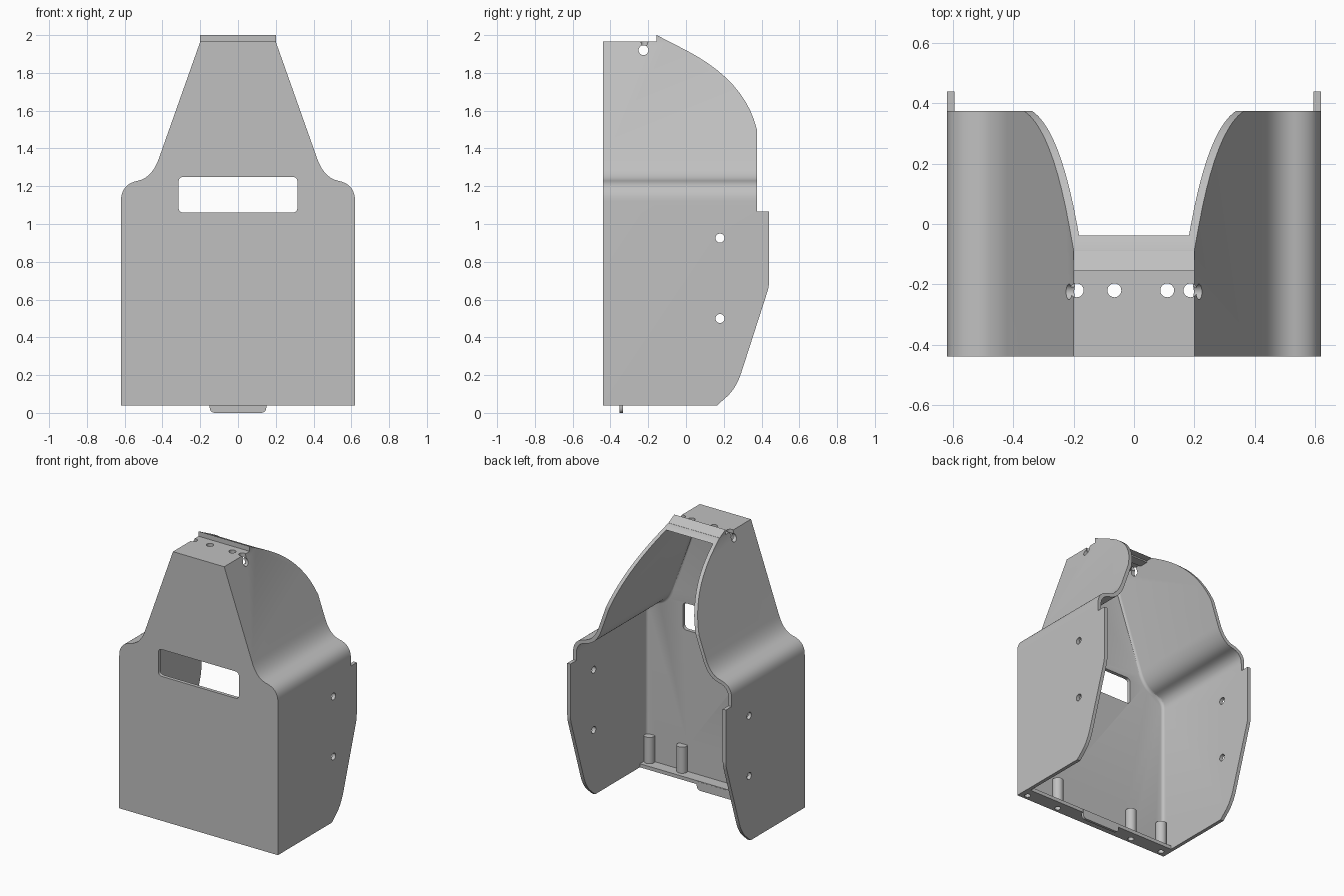
import bpy, bmesh, math
from mathutils import Vector, Matrix

if "Cube" in bpy.data.objects:
    bpy.data.objects.remove(bpy.data.objects["Cube"])

grey = bpy.data.materials.new("light_grey")
grey.use_nodes = True
grey.diffuse_color = (0.53, 0.53, 0.53, 1)
grey.node_tree.nodes["Principled BSDF"].inputs["Base Color"].default_value = (0.53, 0.53, 0.53, 1)


def rounded(corners, steps=10):
    """Outline from (u, v[, length before, length after]) corners, softened with curves."""
    out = []
    n = len(corners)
    for i, c in enumerate(corners):
        p = Vector(c[:2])
        if len(c) == 2:
            out.append(p)
            continue
        a = p + (Vector(corners[i - 1][:2]) - p).normalized() * c[2]
        b = p + (Vector(corners[(i + 1) % n][:2]) - p).normalized() * c[-1]
        for k in range(steps + 1):
            t = k / steps
            out.append(a * (1 - t) ** 2 + p * 2 * t * (1 - t) + b * t * t)
    return out


def make(name, bm):
    bmesh.ops.recalc_face_normals(bm, faces=bm.faces)
    mesh = bpy.data.meshes.new(name)
    bm.to_mesh(mesh)
    bm.free()
    mesh.materials.append(grey)
    ob = bpy.data.objects.new(name, mesh)
    bpy.context.scene.collection.objects.link(ob)
    return ob


def prism(name, pts, axis, start, end, bevel=0):
    """Extrude an outline along x (u = y) or along y (u = x); v is always z."""
    bm = bmesh.new()
    place = (lambda u, v: (start, u, v)) if axis == "x" else (lambda u, v: (u, start, v))
    face = bm.faces.new([bm.verts.new(place(*p)) for p in pts])
    rim = list(face.edges)
    shift = Vector((end - start, 0, 0)) if axis == "x" else Vector((0, end - start, 0))
    ext = bmesh.ops.extrude_face_region(bm, geom=[face], use_keep_orig=True)
    bmesh.ops.translate(bm, vec=shift, verts=[v for v in ext["geom"] if isinstance(v, bmesh.types.BMVert)])
    if bevel:
        bmesh.ops.bevel(bm, geom=rim, offset=bevel, segments=3, profile=0.5, affect="EDGES")
    return make(name, bm)


def rod(name, centre, radius, length, axis="z"):
    bm = bmesh.new()
    turn = Matrix.Rotation(math.pi / 2, 4, "Y") if axis == "x" else Matrix()
    bmesh.ops.create_cone(bm, cap_ends=True, segments=24, radius1=radius, radius2=radius,
                          depth=length, matrix=Matrix.Translation(centre) @ turn)
    return make(name, bm)


def box(name, lo, hi):
    return prism(name, [(lo[0], lo[2]), (hi[0], lo[2]), (hi[0], hi[2]), (lo[0], hi[2])], "y", lo[1], hi[1])


def combine(target, others, operation):
    """Apply boolean operations and remove the tool objects."""
    for ob in others:
        ob.hide_render = True
        mod = target.modifiers.new("bool", "BOOLEAN")
        mod.operation, mod.object, mod.solver = operation, ob, "EXACT"
    graph = bpy.context.evaluated_depsgraph_get()
    mesh = bpy.data.meshes.new_from_object(target.evaluated_get(graph))
    target.modifiers.clear()
    target.data = mesh
    for ob in others:
        bpy.data.objects.remove(ob)


def mirrored(half):
    return half + [Vector((-p[0], p[1])) for p in reversed(half)]


# Outer and inner front silhouettes with soft shoulders
outer = mirrored(rounded([(0, 0.04), (0.62, 0.04), (0.62, 1.21, 0.09, 0.09),
                          (0.455, 1.245, 0.075, 0.11), (0.2, 1.965), (0, 1.965)])[1:-1])
inner = mirrored(rounded([(0, -0.1), (0.595, -0.1), (0.595, 1.19, 0.075, 0.075),
                          (0.436, 1.224, 0.08, 0.115), (0.182, 1.94), (0, 1.94)])[1:-1])
shell = prism("shell", outer, "y", -0.44, 0.5)

# Side silhouette with the curved back edge and the step
side = rounded([(-0.6, -0.1), (0.02, -0.1), (0.165, 0.04), (0.266, 0.13, 0.07, 0.09),
                (0.44, 0.67, 0.03, 0.03), (0.44, 1.065), (0.375, 1.065),
                (0.375, 1.5), (0.31, 1.76, 0.26, 0.349), (-0.155, 2.0), (-0.6, 2.24)])
combine(shell, [prism("side_cutter", side, "x", -1, 1)], "INTERSECT")
combine(shell, [prism("hollow_cutter", inner, "y", -0.415, 0.7, 0.02)], "DIFFERENCE")

# Bottom flange, screw posts and the raised lip behind the top plate
added = [box("bottom_flange", (-0.605, -0.425, 0.04), (0.605, -0.335, 0.065))]
post_x = [-0.565, -0.31, 0.31, 0.565]
added += [rod("post", (x, -0.4, 0.15), 0.036, 0.2) for x in post_x]
combine(shell, added, "UNION")
lip = [(-0.155, 1.93), (-0.155, 2.0), (-0.09, 1.966), (-0.09, 1.93)]
combine(shell, [prism("top_lip", lip, "x", -0.2, 0.2)], "UNION")

# Front slot, side holes, top plate holes and post holes
r = 0.03
slot = rounded([(-0.315, 1.06, r, r), (0.315, 1.06, r, r), (0.315, 1.25, r, r), (-0.315, 1.25, r, r)], 5)
cuts = [prism("slot_cutter", slot, "y", -0.6, -0.3)]
cuts += [rod("side_hole", (0, y, z), rad, 2, "x")
         for y, z, rad in [(0.18, 0.925, 0.024), (0.18, 0.5, 0.024), (-0.225, 1.92, 0.026)]]
cuts += [rod("top_hole", (x, -0.22, 1.95), 0.023, 0.1) for x in (-0.19, -0.065, 0.11, 0.187)]
cuts += [rod("post_hole", (x, -0.402, 0.1), 0.02, 0.2) for x in post_x]
combine(shell, cuts, "DIFFERENCE")

# Hanging tab below the flange
tab = rounded([(-0.15, 0.06), (-0.15, 0, 0.03, 0.03), (0.15, 0, 0.03, 0.03), (0.15, 0.06)], 5)
tab_ob = prism("bottom_tab", tab, "y", -0.352, -0.334)

# Smooth shading with crisp edges
bpy.ops.object.select_all(action="DESELECT")
for ob in (shell, tab_ob):
    ob.select_set(True)
    bpy.context.view_layer.objects.active = ob
bpy.ops.object.shade_smooth_by_angle(angle=math.radians(30))
